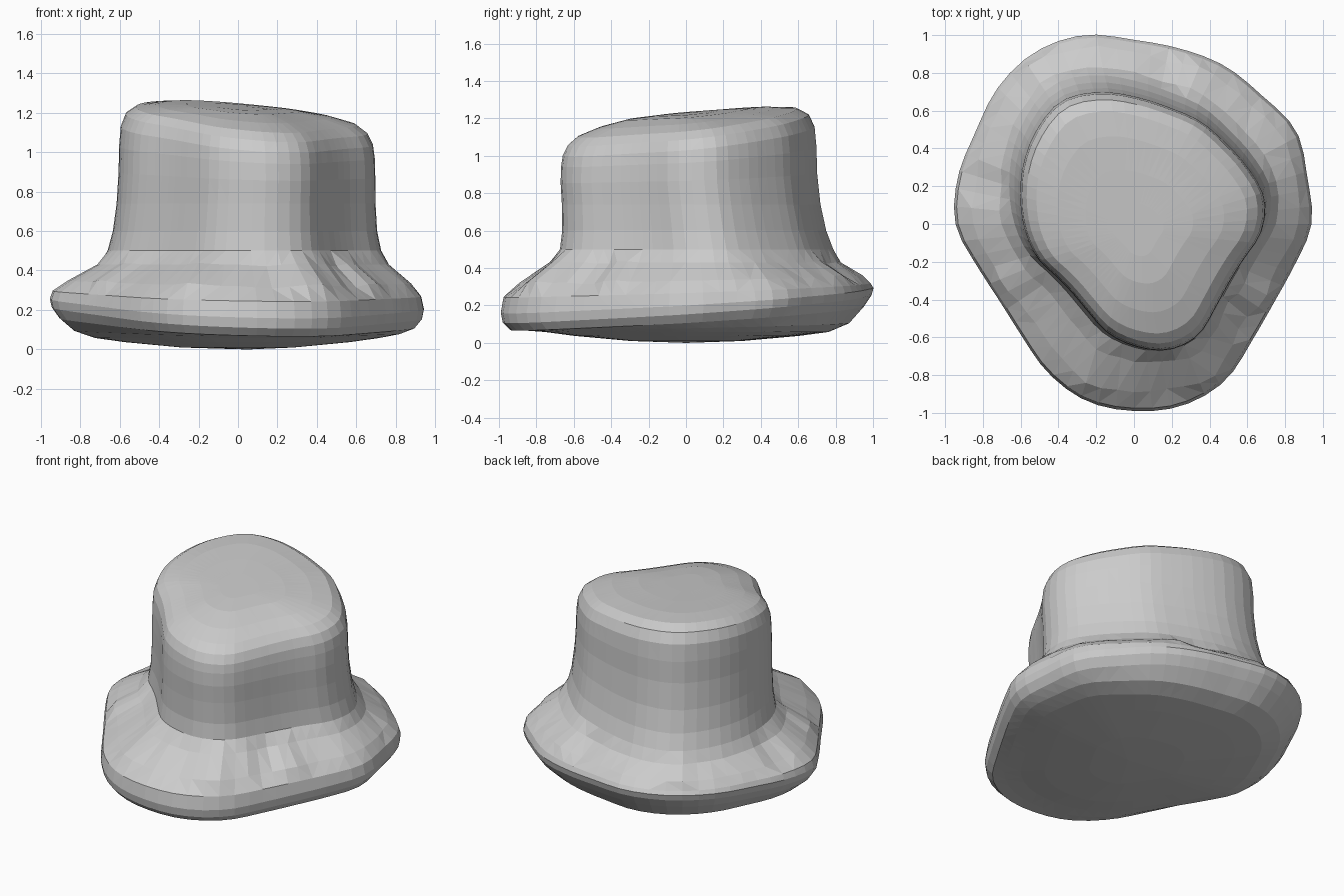
import bpy, bmesh, math, random

random.seed(4)
SEGMENTS = 64

cube = bpy.data.objects.get("Cube")
if cube:
    bpy.data.objects.remove(cube, do_unlink=True)

felt = bpy.data.materials.new("grey_felt")
felt.use_nodes = True
colour = (0.6, 0.6, 0.6, 1)
felt.diffuse_color = colour
felt.node_tree.nodes["Principled BSDF"].inputs["Base Color"].default_value = colour

# Plan outlines: radius every 15 degrees, counter-clockwise from +x
BRIM = [.94, .95, .99, .96, .965, .96, .975, 1.035, 1.05, 1.02, .97, .965,
        .945, .86, .82, .84, .91, .97, .99, .995, .96, .88, .85, .875]
CROWN = [.69, .73, .71, .695, .705, .71, .745, .80, .835, .79, .73, .67,
         .62, .57, .51, .495, .525, .59, .64, .68, .67, .61, .585, .61]

# Creases pressed into the brim: angle in degrees, outward pull
FOLDS = [(66, .03), (80, -.03), (122, .03), (165, -.04), (205, .04),
         (254, .04), (280, -.04), (296, .04), (318, -.04), (330, .03)]


def radius(table, angle):
    """Smooth closed curve through the outline radii."""
    n = len(table)
    u = angle / math.tau * n
    i, t = int(u), u - int(u)
    a, b, c, d = (table[(i + k) % n] for k in (-1, 0, 1, 2))
    return b + .5 * t * (c - a + t * (2*a - 5*b + 4*c - d + t * (3*(b - c) + d - a)))


def fold_pull(angle):
    """Sharp ridges and dents around the brim."""
    deg = math.degrees(angle)
    return sum(pull * max(0, 1 - abs(deg - at) / 8) for at, pull in FOLDS)


def point(angle, ring):
    mix, scale, z, edge_tilt, top_tilt, fold = ring
    r = radius(CROWN, angle) * (1 - mix) + radius(BRIM, angle) * mix
    r = r * scale + fold * (fold_pull(angle) + random.uniform(-.008, .008))
    x, y = r * math.cos(angle), r * math.sin(angle)
    z += edge_tilt * (.07 * y - .03 * x) + top_tilt * (.11 * y - .075 * x)
    z += fold * .5 * fold_pull(angle)
    # the crown leans slightly forward
    lean = max(0, min(1, (z - .5) / .35))
    return x + .015 * lean, y - .038 * lean, z


# Rings: brim share, scale, height, edge tilt, top tilt, fold strength
RINGS = [
    # rounded underside
    (1, .3, .01, 0, 0, 0), (1, .6, .037, 0, 0, 0), (1, .76, .058, 0, 0, 0),
    (1, .87, .085, .3, 0, 0),
    # rolled edge
    (1, .95, .13, .9, 0, 0), (1, .99, .18, 1, 0, 0), (1, 1, .225, .9, 0, 0),
    (1, .985, .28, .5, 0, 0),
    # brim slope
    (.72, 1, .34, .3, 0, .7), (.25, 1, .43, 0, 0, .5),
    # crown wall
    (0, 1.02, .5, 0, 0, 0), (0, .985, .6, 0, 0, 0), (0, .965, .74, 0, 0, 0),
    (0, .957, .88, 0, .3, 0), (0, .953, .99, 0, .6, 0), (0, .94, 1.07, 0, .9, 0),
    # domed top
    (0, .9, 1.13, 0, 1, 0), (0, .82, 1.17, 0, 1, 0), (0, .65, 1.198, 0, .9, 0),
    (0, .42, 1.217, 0, .7, 0), (0, .2, 1.222, 0, .6, 0),
]


def build_hat():
    bm = bmesh.new()
    angles = [math.tau * i / SEGMENTS for i in range(SEGMENTS)]
    loops = [[bm.verts.new(point(a, ring)) for a in angles] for ring in RINGS]
    # skin between neighbouring rings
    for low, high in zip(loops, loops[1:]):
        for i in range(SEGMENTS):
            j = (i + 1) % SEGMENTS
            bm.faces.new((low[i], low[j], high[j], high[i]))
    # close the underside and the top
    bottom = bm.verts.new((0.05, 0, 0))
    top = bm.verts.new((0.015, -.038, 1.222))
    for i in range(SEGMENTS):
        j = (i + 1) % SEGMENTS
        bm.faces.new((bottom, loops[0][j], loops[0][i]))
        bm.faces.new((top, loops[-1][i], loops[-1][j]))
    bmesh.ops.triangulate(bm, faces=bm.faces[:])
    bmesh.ops.recalc_face_normals(bm, faces=bm.faces[:])
    mesh = bpy.data.meshes.new("bucket_hat")
    bm.to_mesh(mesh)
    bm.free()
    mesh.materials.append(felt)
    hat = bpy.data.objects.new("bucket_hat", mesh)
    bpy.context.scene.collection.objects.link(hat)


build_hat()
